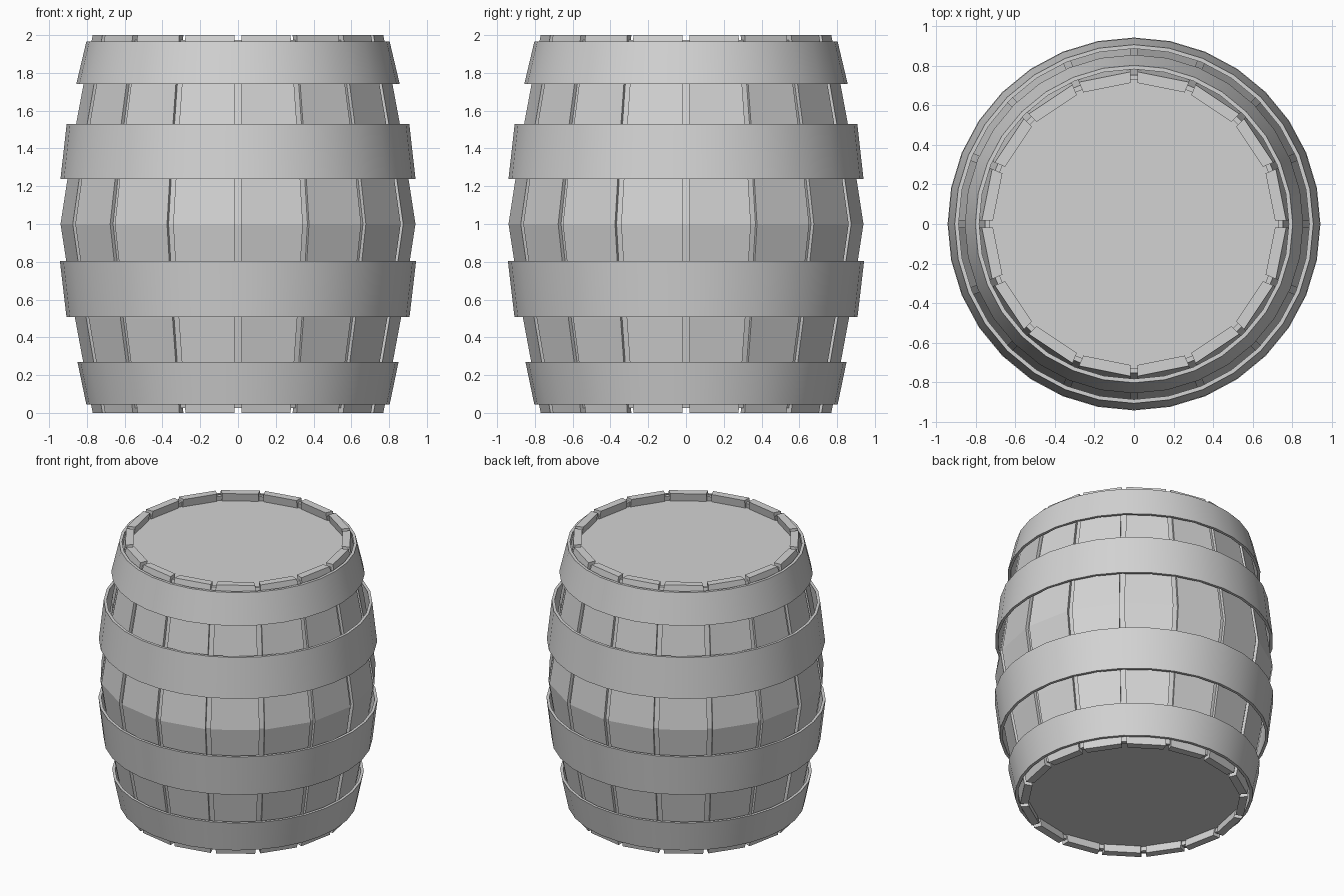
import bpy, bmesh, math

if "Cube" in bpy.data.objects:
    bpy.data.objects.remove(bpy.data.objects["Cube"])

N = 16                        # staves
HALF = math.pi / N            # half a stave's angle
GAP = 0.036                   # groove between staves
PROFILE = [(0.0, 0.773), (0.5, 0.866), (1.0, 0.943), (1.5, 0.866), (2.0, 0.773)]

grey = bpy.data.materials.new("plain grey")
grey.diffuse_color = (0.65, 0.65, 0.65, 1)
grey.use_nodes = True
grey.node_tree.nodes["Principled BSDF"].inputs["Base Color"].default_value = grey.diffuse_color


def finish(bm, name, smooth=False):
    bmesh.ops.recalc_face_normals(bm, faces=bm.faces[:])
    me = bpy.data.meshes.new(name)
    bm.to_mesh(me)
    bm.free()
    me.materials.append(grey)
    if smooth:
        me.shade_smooth()
        me.set_sharp_from_angle(angle=math.radians(30))
    ob = bpy.data.objects.new(name, me)
    bpy.context.collection.objects.link(ob)
    return ob


def radius(z):
    for (z0, r0), (z1, r1) in zip(PROFILE, PROFILE[1:]):
        if z <= z1:
            return r0 + (r1 - r0) * (z - z0) / (z1 - z0)


def plank(bm, angle, levels, section):
    """Loft a four-cornered section (radial, sideways) up the barrel."""
    c, s = math.cos(angle), math.sin(angle)
    rings = []
    for z in levels:
        rings.append([bm.verts.new((d * c - w * s, d * s + w * c, z))
                      for d, w in section(radius(z))])
    for a, b in zip(rings, rings[1:]):
        for i in range(4):
            j = (i + 1) % 4
            bm.faces.new((a[i], a[j], b[j], b[i]))
    bm.faces.new(rings[0][::-1])
    bm.faces.new(rings[-1])


def stave_section(r):
    outer = r * math.cos(HALF)
    inner = outer - 0.055
    wo = outer * math.tan(HALF) - GAP / 2
    wi = inner * math.tan(HALF) - GAP / 2
    return [(outer, -wo), (outer, wo), (inner, wi), (inner, -wi)]


def strip_section(r):
    w = GAP / 2 + 0.002
    return [(r - 0.025, -w), (r - 0.025, w), (r - 0.05, w), (r - 0.05, -w)]


# staves
bm = bmesh.new()
for i in range(N):
    plank(bm, (2 * i + 1) * HALF, [p[0] for p in PROFILE], stave_section)
finish(bm, "staves")

# set-back strips closing the grooves
bm = bmesh.new()
for i in range(N):
    plank(bm, 2 * i * HALF, [0.025, 0.5, 1.0, 1.5, 1.975], strip_section)
finish(bm, "groove_strips")


# hoops: slanted bands
def hoop(name, z0, r0, z1, r1, t=0.02, sides=32):
    bm = bmesh.new()
    section = [(r0, z0), (r1, z1), (r1 - t, z1), (r0 - t, z0)]
    rings = []
    for k in range(sides):
        a = 2 * math.pi * k / sides
        rings.append([bm.verts.new((r * math.cos(a), r * math.sin(a), z)) for r, z in section])
    for k in range(sides):
        a, b = rings[k], rings[(k + 1) % sides]
        for i in range(4):
            j = (i + 1) % 4
            bm.faces.new((a[i], b[i], b[j], a[j]))
    finish(bm, name, True)


hoop("bottom_hoop", 0.045, 0.803, 0.27, 0.85)
hoop("lower_hoop", 0.507, 0.908, 0.805, 0.943)
hoop("upper_hoop", 1.237, 0.94, 1.53, 0.907)
hoop("top_hoop", 1.742, 0.856, 1.965, 0.803)

# recessed heads
for name, z in (("bottom_head", 0.075), ("top_head", 1.925)):
    bm = bmesh.new()
    bmesh.ops.create_cone(bm, cap_ends=True, segments=32, radius1=0.735, radius2=0.735, depth=0.03)
    bmesh.ops.translate(bm, verts=bm.verts[:], vec=(0, 0, z))
    finish(bm, name)
